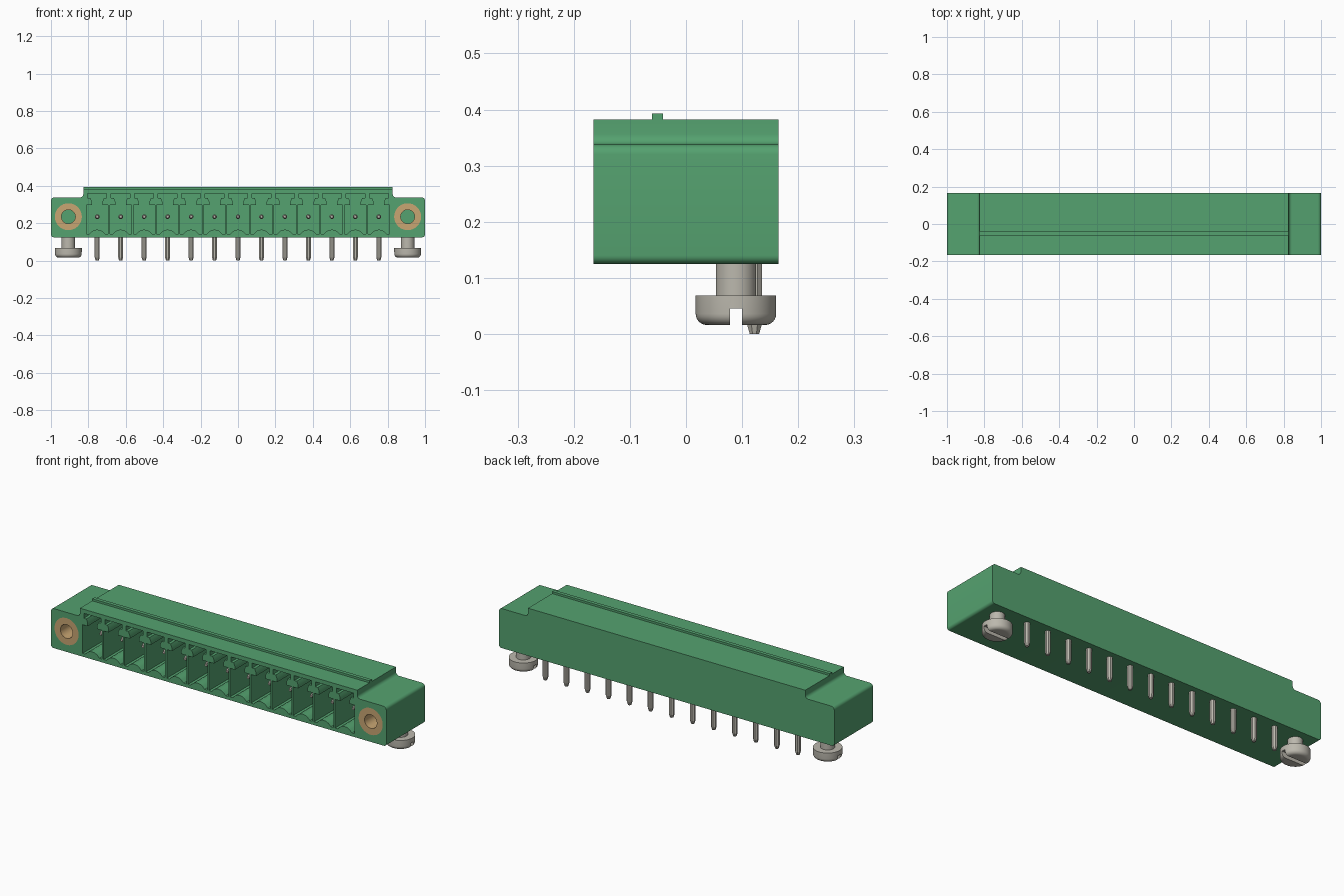
import bpy, bmesh
from math import pi, sin, cos, radians

PITCH, COUNT = 0.1255, 13
FRONT, BACK = -0.165, 0.165
AXIS_Z = 0.235

cube = bpy.data.objects.get("Cube")
if cube:
    bpy.data.objects.remove(cube, do_unlink=True)


def material(name, rgb):
    mat = bpy.data.materials.new(name)
    mat.use_nodes = True
    mat.diffuse_color = (*rgb, 1)
    node = next(n for n in mat.node_tree.nodes if n.type == "BSDF_PRINCIPLED")
    node.inputs["Base Color"].default_value = (*rgb, 1)
    return mat


green = material("green plastic", (0.09, 0.36, 0.16))
brass = material("brass", (0.58, 0.38, 0.17))
steel = material("tin plated metal", (0.50, 0.48, 0.42))


def finish(name, bm, mat):
    bmesh.ops.recalc_face_normals(bm, faces=bm.faces)
    mesh = bpy.data.meshes.new(name)
    bm.to_mesh(mesh)
    bm.free()
    mesh.materials.append(mat)
    obj = bpy.data.objects.new(name, mesh)
    bpy.context.collection.objects.link(obj)
    return obj


def prism(bm, outline, y0, y1):
    """Extrude an (x, z) outline along y."""
    rings = [[bm.verts.new((x, y, z)) for x, z in outline] for y in (y0, y1)]
    bm.faces.new(rings[0])
    bm.faces.new(rings[1])
    bridge(bm, *rings)


def bridge(bm, a, b):
    for i in range(len(a)):
        j = (i + 1) % len(a)
        bm.faces.new((a[i], a[j], b[j], b[i]))


def lathe(bm, profile, centre, sides, along="z", closed=False):
    """Turn (radius, height) points about the z or y axis."""
    cx, cy, cz = centre
    rings = []
    for r, h in profile:
        ring = []
        for i in range(sides):
            a = 2 * pi * (i + 0.5) / sides
            u, v = r * cos(a), r * sin(a)
            p = (cx + u, cy + v, cz + h) if along == "z" else (cx + u, cy + h, cz + v)
            ring.append(bm.verts.new(p))
        rings.append(ring)
    for a, b in zip(rings, rings[1:]):
        bridge(bm, a, b)
    if closed:
        bridge(bm, rings[-1], rings[0])
    else:
        bm.faces.new(rings[0])
        bm.faces.new(rings[-1])


def arc(cx, cz, r, start, end, steps=6):
    angles = [radians(start + (end - start) * i / steps) for i in range(steps + 1)]
    return [(cx + r * cos(a), cz + r * sin(a)) for a in angles]


def mirrored(half):
    return half + [(-x, z) for x, z in reversed(half)]


def cut(obj, cutter):
    mod = obj.modifiers.new("cut", "BOOLEAN")
    mod.operation, mod.solver, mod.object = "DIFFERENCE", "EXACT", cutter
    select(obj)
    bpy.ops.object.modifier_apply(modifier=mod.name)
    bpy.data.objects.remove(cutter, do_unlink=True)


def select(obj):
    bpy.ops.object.select_all(action="DESELECT")
    obj.select_set(True)
    bpy.context.view_layer.objects.active = obj


def smooth(obj):
    select(obj)
    bpy.ops.object.shade_smooth_by_angle(angle=radians(32))


pin_xs = [(i - (COUNT - 1) / 2) * PITCH for i in range(COUNT)]

# Housing: stepped section with rounded flange corners
half = (arc(0.985, 0.14, 0.015, -90, 0) + arc(0.982, 0.32, 0.018, 0, 90)
        + arc(0.845, 0.356, 0.018, 270, 180) + [(0.827, 0.382)])
bm = bmesh.new()
prism(bm, mirrored(half), FRONT, BACK)
housing = finish("housing", bm, green)

# Plug chambers: arched floor and T-shaped key slot
cell = [(0.0, 0.166), (0.015, 0.164), (0.028, 0.157), (0.042, 0.143),
        (0.058, 0.143), (0.058, 0.297), (0.028, 0.297), (0.028, 0.315),
        (0.036, 0.334), (0.051, 0.334), (0.051, 0.36)]
outline = cell + [(-x, z) for x, z in reversed(cell[1:])]
bm = bmesh.new()
for px in pin_xs:
    prism(bm, [(x + px, z) for x, z in outline], FRONT - 0.05, 0.08)
cut(housing, finish("chamber_cutter", bm, green))

# Sockets for the threaded inserts
bm = bmesh.new()
for side in (-1, 1):
    lathe(bm, [(0.072, FRONT - 0.05), (0.072, 0.04)],
          (side * 0.907, 0, AXIS_Z), 40, "y")
cut(housing, finish("socket_cutter", bm, green))
smooth(housing)

# Locating rib along the top
bm = bmesh.new()
prism(bm, [(-0.827, 0.38), (0.827, 0.38), (0.827, 0.393), (-0.827, 0.393)],
      -0.061, -0.041)
finish("top_rib", bm, green)

# Contact pins: horizontal blade in the chamber, solder tail below
bm = bmesh.new()
for px in pin_xs:
    lathe(bm, [(0.007, -0.095), (0.013, -0.08), (0.013, 0.122)],
          (px, 0, AXIS_Z), 8, "y")
    lathe(bm, [(0.009, 0.0), (0.0145, 0.018), (0.0145, AXIS_Z)],
          (px, 0.122, 0), 8)
finish("contact_pins", bm, steel)

for side, label in ((-1, "right"), (1, "left")):
    # Threaded insert in the flange
    bm = bmesh.new()
    lathe(bm, [(0.037, FRONT), (0.072, FRONT), (0.072, 0.04), (0.037, 0.04)],
          (side * 0.907, 0, AXIS_Z), 40, "y", closed=True)
    smooth(finish(label + "_insert", bm, brass))

    # Mounting screw with slotted, rounded head
    bm = bmesh.new()
    head = arc(0.052, 0.036, 0.02, -90, 0)
    lathe(bm, head + [(0.072, 0.069), (0.036, 0.069), (0.036, 0.14)],
          (side * 0.907, 0.089, 0), 40)
    screw = finish(label + "_screw", bm, steel)
    bm = bmesh.new()
    x0, x1 = side * 0.907 - 0.1, side * 0.907 + 0.1
    prism(bm, [(x0, -0.02), (x1, -0.02), (x1, 0.045), (x0, 0.045)], 0.078, 0.1)
    cut(screw, finish("slot_cutter", bm, steel))
    smooth(screw)
